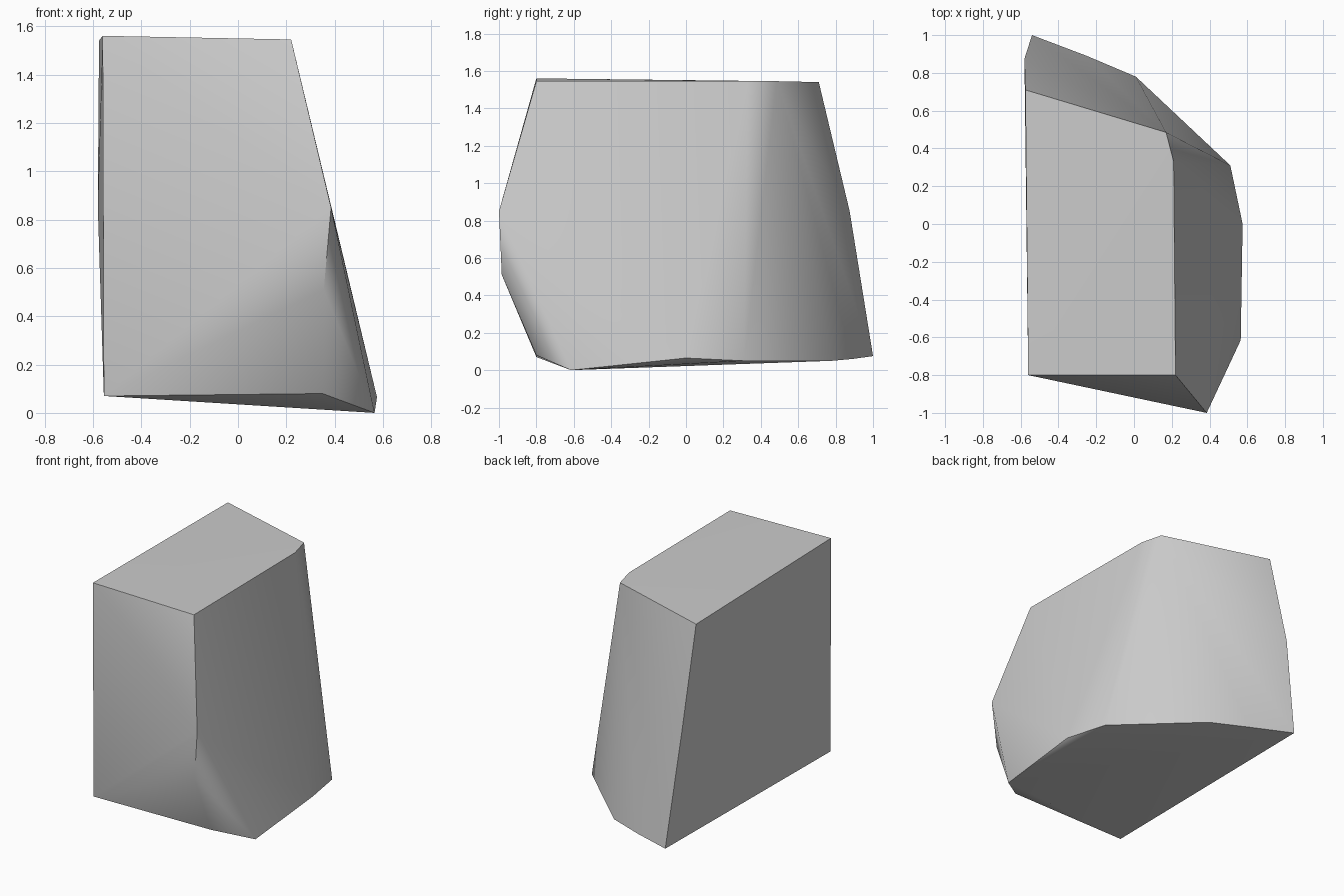
import bpy
import bmesh
import math

cube = bpy.data.objects.get("Cube")
if cube:
    bpy.data.objects.remove(cube, do_unlink=True)

# Stone colour
stone = bpy.data.materials.new("stone grey")
stone.use_nodes = True
grey = (0.6, 0.6, 0.6, 1.0)
stone.diffuse_color = grey
stone.node_tree.nodes["Principled BSDF"].inputs["Base Color"].default_value = grey

# Corners of the boulder, by level
top = [(-0.56, -0.80, 1.56), (0.22, -0.80, 1.545), (0.21, 0.33, 1.545),
       (0.17, 0.485, 1.545), (-0.575, 0.71, 1.54)]
middle = [(0.385, -1.0, 0.85), (0.355, -0.985, 0.51), (-0.58, 0.875, 0.85)]
base = [(-0.555, -0.80, 0.07), (0.35, -0.80, 0.08), (0.565, -0.615, 0.0),
        (0.575, 0.0, 0.065), (0.51, 0.31, 0.05), (0.01, 0.78, 0.05),
        (-0.25, 0.89, 0.06), (-0.54, 1.0, 0.075)]

# Boulder: the faceted skin around those corners
bm = bmesh.new()
for corner in top + middle + base:
    bm.verts.new(corner)
bmesh.ops.convex_hull(bm, input=bm.verts)
bmesh.ops.recalc_face_normals(bm, faces=bm.faces)
mesh = bpy.data.meshes.new("boulder")
bm.to_mesh(mesh)
bm.free()
mesh.materials.append(stone)
boulder = bpy.data.objects.new("boulder", mesh)
bpy.context.collection.objects.link(boulder)

# Soft shading with crisp breaks
bpy.ops.object.select_all(action="DESELECT")
boulder.select_set(True)
bpy.context.view_layer.objects.active = boulder
bpy.ops.object.shade_smooth_by_angle(angle=math.radians(40))
